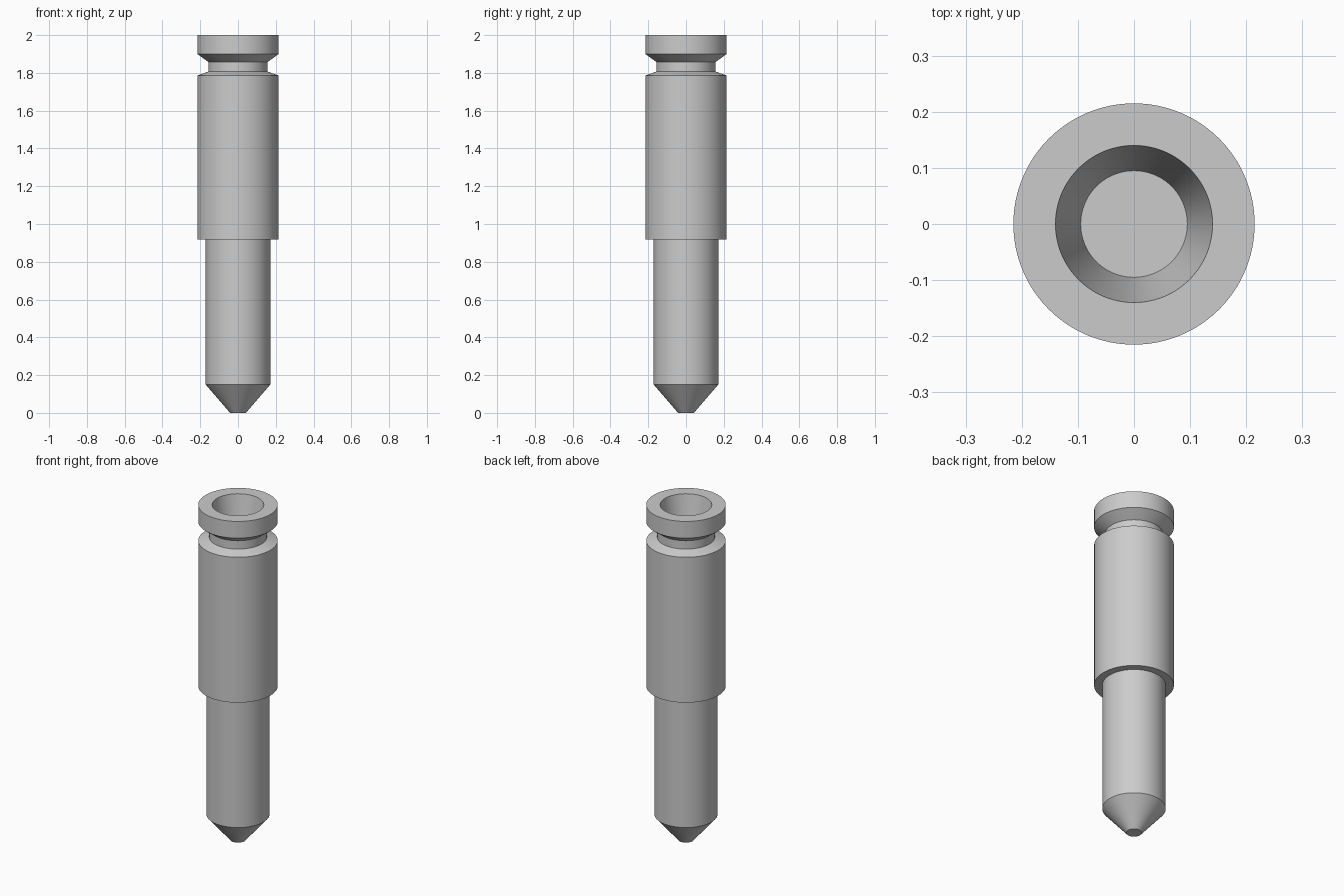
import bpy, bmesh, math

cube = bpy.data.objects.get("Cube")
if cube:
    bpy.data.objects.remove(cube, do_unlink=True)

SEGMENTS = 96

# Plain grey metal
GREY = (0.6, 0.6, 0.6, 1.0)
metal = bpy.data.materials.new("grey metal")
metal.use_nodes = True
metal.diffuse_color = GREY
metal.node_tree.nodes["Principled BSDF"].inputs["Base Color"].default_value = GREY


def lathe(name, profile):
    """Spin a (radius, height) profile around z; it starts and ends on the axis."""
    bm = bmesh.new()
    verts = [bm.verts.new((r, 0, z)) for r, z in profile]
    edges = [bm.edges.new(pair) for pair in zip(verts, verts[1:])]
    bmesh.ops.spin(bm, geom=verts + edges, cent=(0, 0, 0), axis=(0, 0, 1),
                   angle=math.tau, steps=SEGMENTS, use_duplicate=False)
    bmesh.ops.remove_doubles(bm, verts=bm.verts, dist=1e-5)
    bmesh.ops.recalc_face_normals(bm, faces=bm.faces)
    mesh = bpy.data.meshes.new(name)
    bm.to_mesh(mesh)
    bm.free()
    mesh.materials.append(metal)
    obj = bpy.data.objects.new(name, mesh)
    bpy.context.collection.objects.link(obj)
    bpy.ops.object.select_all(action="DESELECT")
    obj.select_set(True)
    bpy.context.view_layer.objects.active = obj
    bpy.ops.object.shade_smooth_by_angle(angle=math.radians(30))
    return obj


# Blunt conical tip, slim shank, thick body, grooved neck, head with tapered socket
tip = [(0, 0), (0.042, 0)]
shank = [(0.171, 0.15), (0.171, 0.917)]
body = [(0.215, 0.917), (0.215, 1.786)]
neck = [(0.156, 1.807), (0.156, 1.857)]
head = [(0.215, 1.9), (0.215, 2.0)]
socket = [(0.14, 2.0), (0.095, 1.75), (0, 1.75)]
lathe("stepped_pin", tip + shank + body + neck + head + socket)
